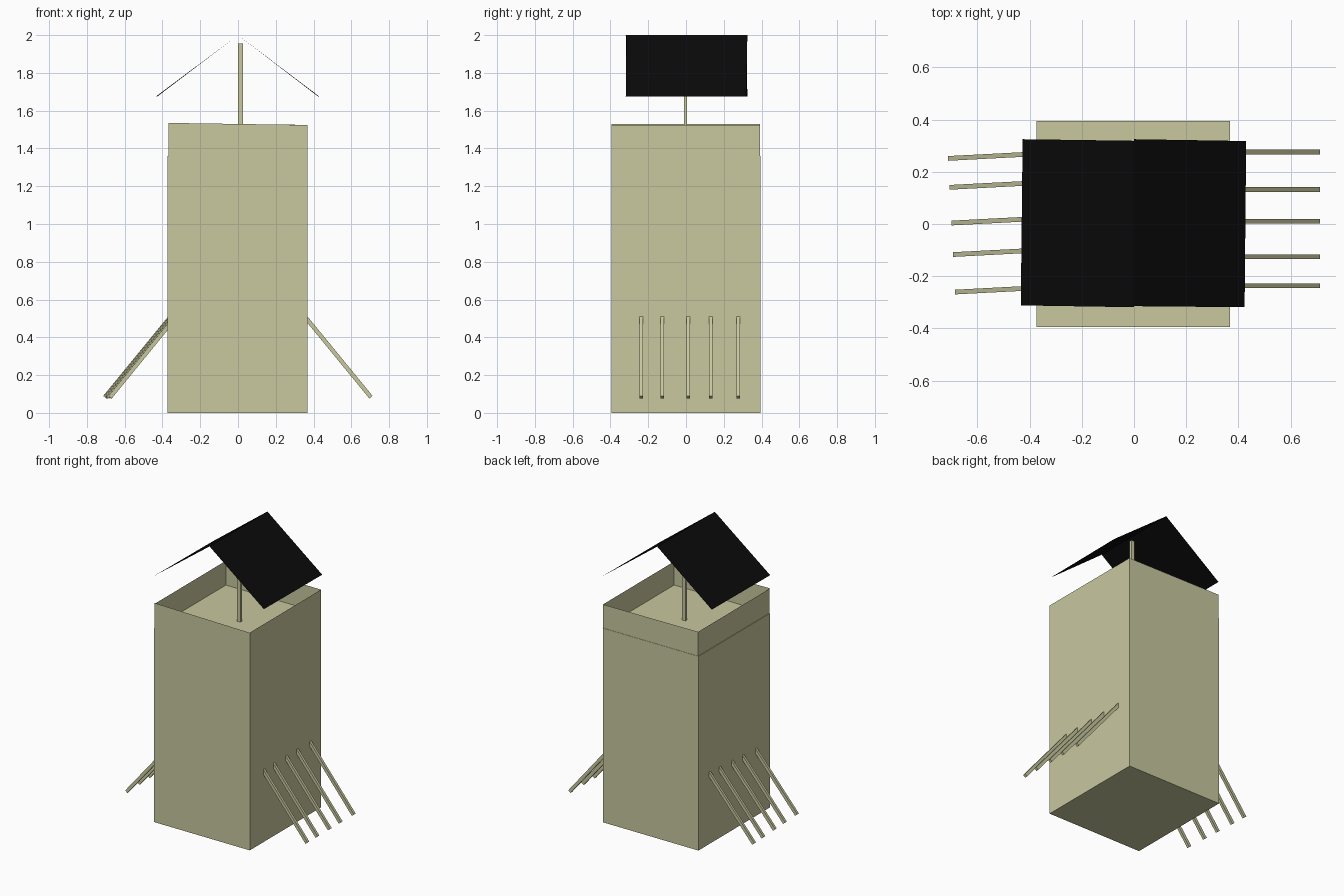
import bpy, math
from mathutils import Matrix, Vector

if "Cube" in bpy.data.objects:
    bpy.data.objects.remove(bpy.data.objects["Cube"])


def material(name, color):
    m = bpy.data.materials.new(name)
    m.diffuse_color = (*color, 1)
    m.use_nodes = True
    m.node_tree.nodes["Principled BSDF"].inputs["Base Color"].default_value = m.diffuse_color
    return m


WOOD = material("pale_wood", (0.58, 0.58, 0.35))
BLACK = material("black_roof", (0.003, 0.003, 0.003))


def add_mesh(name, verts, faces, mat):
    me = bpy.data.meshes.new(name)
    me.from_pydata(verts, [], faces)
    me.materials.append(mat)
    ob = bpy.data.objects.new(name, me)
    bpy.context.collection.objects.link(ob)
    return ob


def box(name, lo, hi, matrix=Matrix()):
    v = [matrix @ Vector((x, y, z)) for x in (lo[0], hi[0])
         for y in (lo[1], hi[1]) for z in (lo[2], hi[2])]
    f = [(0, 1, 3, 2), (4, 6, 7, 5), (0, 4, 5, 1),
         (2, 3, 7, 6), (0, 2, 6, 4), (1, 5, 7, 3)]
    return add_mesh(name, v, f, WOOD)


def sheet(name, corners, mat):
    return add_mesh(name, corners, [(0, 1, 2, 3)], mat)


# Tower body and the thin parapet sheets around its deck
X0, X1, Y, DECK, TOP = -0.373, 0.368, 0.395, 1.36, 1.53
box("tower_body", (X0, -Y, 0), (X1, Y, DECK))
xl, xr, yb = X0 + 0.004, X1, Y - 0.002
sheet("front_parapet", [(xl, -Y, DECK), (xr, -Y, DECK), (xr, -Y, 1.524), (xl, -Y, 1.535)], WOOD)
sheet("back_parapet", [(xr, yb, DECK), (xl, yb, DECK), (xl, yb, TOP), (xr, yb, 1.525)], WOOD)
sheet("right_parapet", [(xr, -Y, DECK), (xr, yb, DECK), (xr, yb, 1.525), (xr, -Y, 1.525)], WOOD)
sheet("left_parapet", [(xl, yb, DECK), (xl, -Y, DECK), (xl, -Y, TOP), (xl, yb, TOP)], WOOD)

# Central post holding the roof
box("roof_post", (0.0, -0.011, DECK), (0.026, 0.006, 1.955))

# Two thin roof slopes, each very slightly askew
sheet("roof_left", [(-0.434, -0.312, 1.675), (0, -0.319, 2.0),
                    (0, 0.319, 2.0), (-0.427, 0.325, 1.675)], BLACK)
sheet("roof_right", [(0, -0.315, 2.0), (0.424, -0.319, 1.675),
                     (0.430, 0.318, 1.675), (0, 0.325, 2.0)], BLACK)

# Slanted stakes: the left row is the right row turned about z
pitch = math.atan2(0.415, 0.34)
turn = Matrix.Translation((0.011, 0.052, 0)) @ Matrix.Rotation(math.radians(183), 4, 'Z')
for i, y in enumerate((-0.237, -0.126, 0.011, 0.132, 0.276), 1):
    tip = Matrix.Translation((0.704, y, 0.083)) @ Matrix.Rotation(pitch, 4, 'Y')
    for side, m in (("right", tip), ("left", turn @ tip)):
        box(f"{side}_stake_{i}", (-0.55, -0.009, -0.011), (0, 0.009, 0.011), m)
